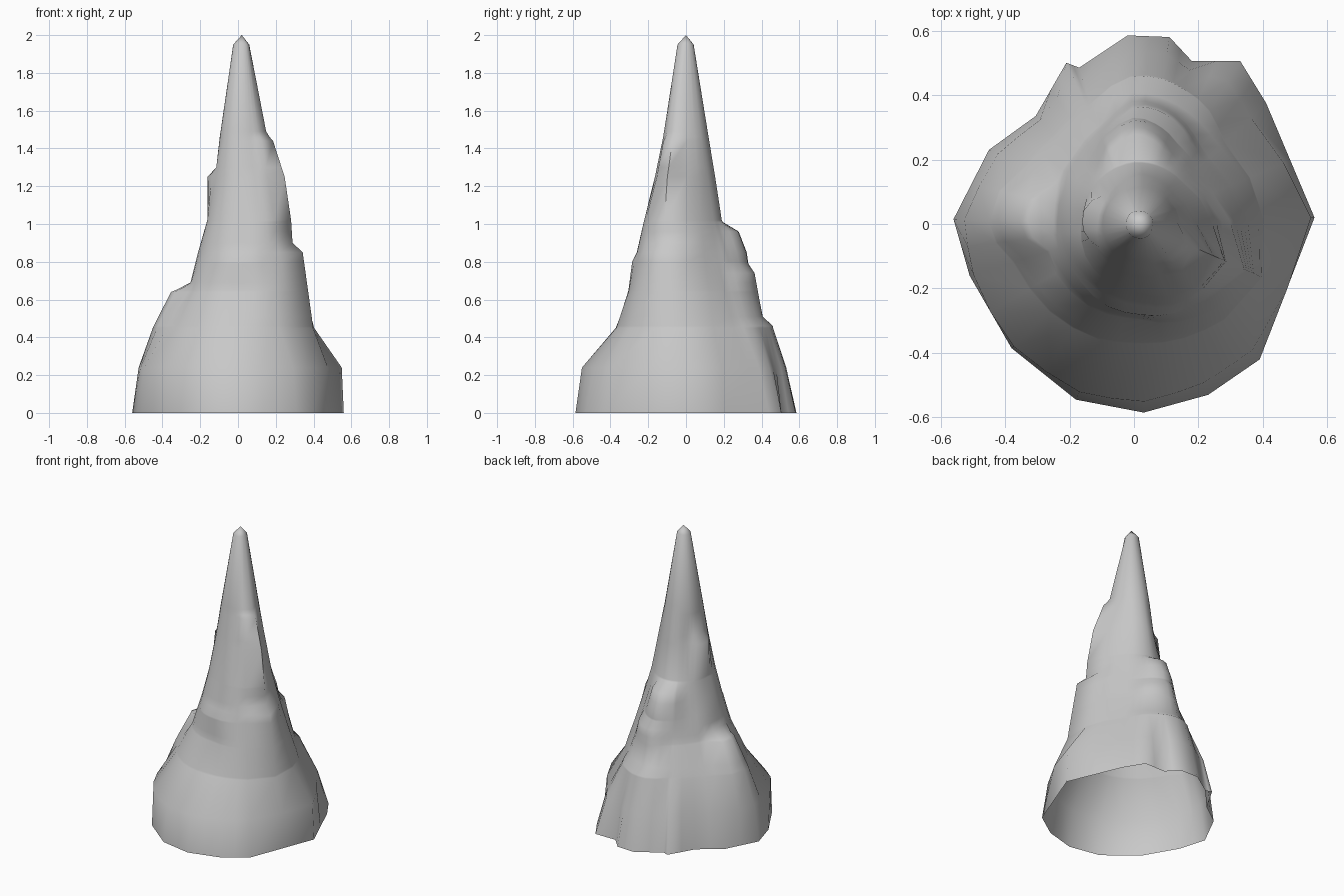
import bpy
import bmesh
from math import atan2, hypot, cos, sin, pi, radians, degrees
from mathutils import Vector

default_cube = bpy.data.objects.get("Cube")
if default_cube:
    bpy.data.objects.remove(default_cube, do_unlink=True)

# Ragged ground outline, counter-clockwise
OUTLINE = [(.56, .02), (.41, .375), (.33, .505), (.18, .505), (.11, .58), (-.02, .585),
           (-.17, .485), (-.21, .5), (-.305, .335), (-.45, .23), (-.56, .015), (-.51, -.16),
           (-.38, -.385), (-.18, -.545), (.03, -.585), (.23, -.53), (.39, -.42)]

# Radius against height, by direction in degrees around the spire
HEIGHTS = [0, .24, .45, .65, .85, 1.02, 1.25, 1.46, 1.95]
SIDES = {
    0: [.56, .55, .4, .34, .28, .23, .18, .125, .04],
    40: [.56, .49, .375, .3, .235, .19, .15, .12, .04],
    90: [.58, .51, .42, .355, .29, .19, .155, .12, .04],
    135: [.55, .48, .38, .28, .22, .18, .13, .11, .045],
    180: [.56, .53, .41, .265, .22, .17, .13, .11, .045],
    215: [.55, .54, .385, .29, .23, .19, .15, .12, .045],
    270: [.58, .55, .37, .285, .25, .21, .16, .12, .045],
    300: [.57, .53, .39, .34, .29, .25, .18, .13, .045],
    335: [.53, .52, .43, .37, .31, .3, .26, .155, .04],
}
DIRECTIONS = list(SIDES)

# Rock ledges: angle, half width, top height, overhang, length of slope below
LEDGES = [
    (176, 22, .64, .09, .4), (172, 34, 1.25, .045, .22), (-30, 30, 1.44, .025, .2),
    (-23, 28, .85, .055, .4), (92, 30, .96, .055, .3), (80, 28, .74, .045, .3),
    (78, 33, .46, .05, .4), (-95, 35, .8, .02, .2),
]
DROP = .05


def sample(height, values):
    """Linear interpolation along the height list."""
    for i in range(len(HEIGHTS) - 1):
        low, high = HEIGHTS[i], HEIGHTS[i + 1]
        if height <= high:
            t = (height - low) / (high - low)
            return values[i] + (values[i + 1] - values[i]) * t
    return values[-1]


def side_radius(angle, height):
    """Blend the two profiles on either side of this direction."""
    turn = degrees(angle) % 360
    before = max(d for d in DIRECTIONS if d <= turn)
    after = min((d for d in DIRECTIONS if d > turn), default=360)
    a = sample(height, SIDES[before])
    b = sample(height, SIDES[after % 360])
    return a + (b - a) * (turn - before) / (after - before)


def ledge_radius(angle, height):
    """Extra radius from the strongest ledge at this place."""
    extra = 0
    for centre, width, top, depth, slope in LEDGES:
        away = abs((angle - radians(centre) + pi) % (2 * pi) - pi) / radians(width)
        if away < 1:
            if height <= top:
                rise = 1 - (top - height) / slope
            else:
                rise = 1 - (height - top) / DROP
            extra = max(extra, depth * max(0, rise) * (1 - away ** 2))
    return extra


# Columns follow the outline corners and the midpoints between them
columns = []
for i, corner in enumerate(OUTLINE):
    start, end = Vector(corner), Vector(OUTLINE[(i + 1) % len(OUTLINE)])
    columns += [start, (start + end) / 2]

levels = set(HEIGHTS)
for ledge in LEDGES:
    levels.update((ledge[2], round(ledge[2] + DROP, 3)))
levels = sorted(levels)

# Loft the open-bottomed shell ring by ring
bm = bmesh.new()
rings = []
for z in levels:
    ring = []
    for point in columns:
        angle = atan2(point.y, point.x)
        ragged = hypot(point.x, point.y) / side_radius(angle, 0)
        fade = max(0, 1 - z / .5)
        radius = side_radius(angle, z) * (1 + (ragged - 1) * fade)
        radius += ledge_radius(angle, z)
        ring.append(bm.verts.new((radius * cos(angle) + z * .01, radius * sin(angle), z)))
    rings.append(ring)

count = len(columns)
for lower, upper in zip(rings, rings[1:]):
    for i in range(count):
        j = (i + 1) % count
        bm.faces.new((lower[i], lower[j], upper[j], upper[i]))
tip = bm.verts.new((.02, 0, 2))
for i in range(count):
    bm.faces.new((rings[-1][i], rings[-1][(i + 1) % count], tip))

mesh = bpy.data.meshes.new("rock_spire")
bm.to_mesh(mesh)
bm.free()
spire = bpy.data.objects.new("rock_spire", mesh)
bpy.context.collection.objects.link(spire)

# Plain grey stone
stone = bpy.data.materials.new("grey_stone")
stone.use_nodes = True
stone.diffuse_color = (.58, .58, .58, 1)
stone.node_tree.nodes["Principled BSDF"].inputs["Base Color"].default_value = (.58, .58, .58, 1)
mesh.materials.append(stone)

bpy.context.view_layer.objects.active = spire
spire.select_set(True)
bpy.ops.object.shade_smooth_by_angle(angle=radians(70))
